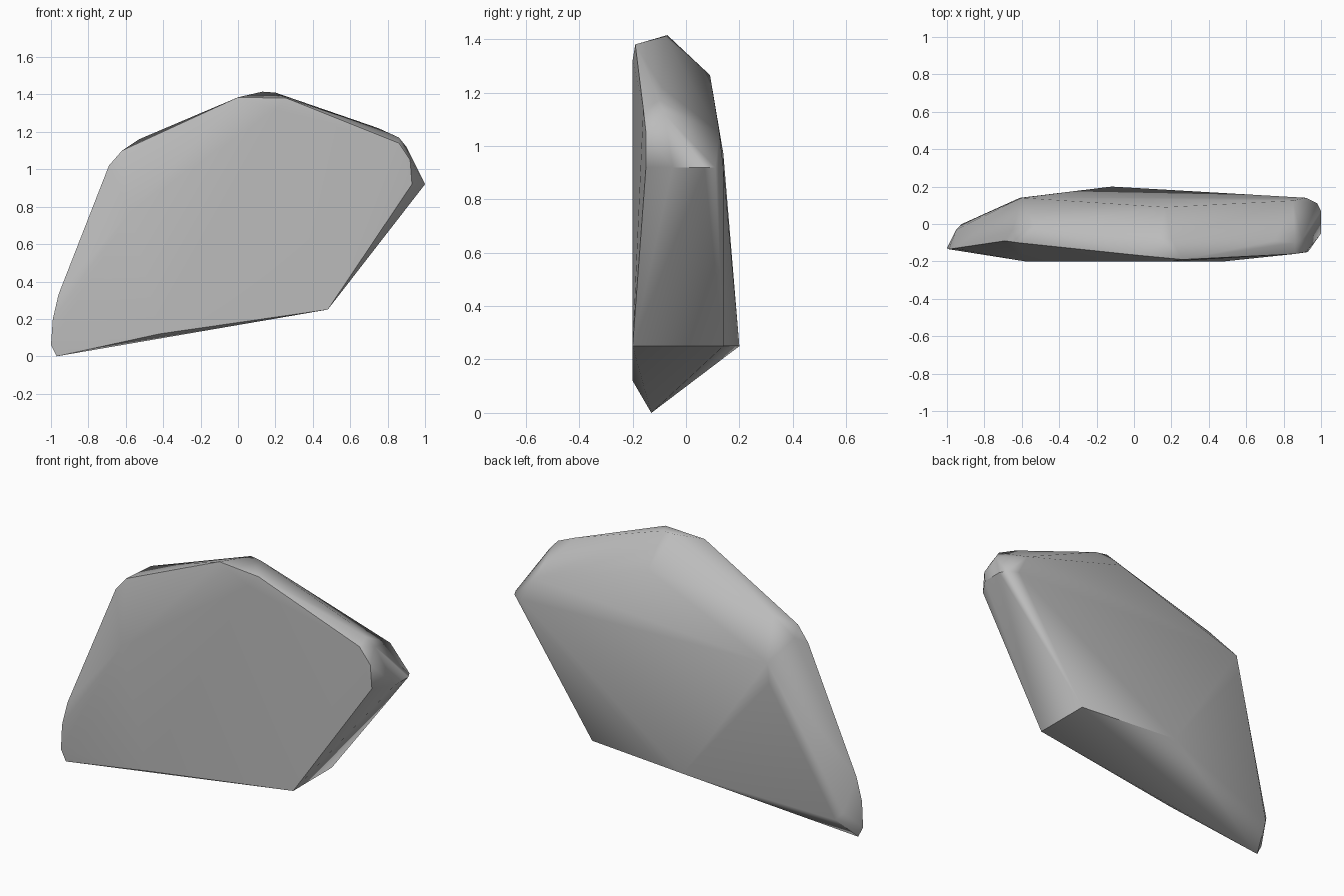
import bpy
import bmesh
import math

cube = bpy.data.objects.get("Cube")
if cube:
    bpy.data.objects.remove(cube, do_unlink=True)

# One plain stone colour
stone = bpy.data.materials.new("stone grey")
stone.use_nodes = True
grey = (0.5, 0.5, 0.5, 1)
stone.diffuse_color = grey
stone.node_tree.nodes["Principled BSDF"].inputs["Base Color"].default_value = grey

# Front rim of the slab, with the flat of its front face
front_rim = [
    (-0.97, -0.13, 0), (-0.42, -0.2, 0.12), (0.48, -0.2, 0.25),
    (0.93, -0.15, 0.92), (0.92, -0.15, 1.05), (0.86, -0.16, 1.14),
    (0.26, -0.19, 1.38), (0, -0.165, 1.385), (-0.62, -0.1, 1.1),
    (-0.69, -0.09, 1.02), (-0.96, -0.13, 0.33), (-0.99, -0.135, 0.2),
    (-0.58, -0.2, 0.77), (0.2, -0.2, 1.32),
]
# Crest and outer silhouette
crest = [
    (-1, -0.13, 0.06), (-0.65, -0.03, 1.06),
    (-0.53, -0.01, 1.16), (0.13, -0.07, 1.415), (0.2, -0.08, 1.41),
    (0.75, -0.09, 1.22), (0.86, -0.1, 1.17), (0.9, -0.08, 1.12),
    (1, -0.05, 0.92), (1, 0.07, 0.92),
]
# Back rim of the slab
back_rim = [
    (-0.6, 0.14, 0.97), (-0.61, 0.14, 0.86), (0.17, 0.09, 1.265),
    (0.85, 0.125, 1.05), (0.92, 0.14, 0.92), (0.98, 0.11, 0.92),
    (0.48, 0.14, 0.25), (-0.12, 0.2, 0.25),
    (-0.92, 0, 0.13), (-0.95, -0.03, 0.17),
]

# Chipped slab: tight hull around the rims
bm = bmesh.new()
for co in front_rim + crest + back_rim:
    bm.verts.new(co)
hull = bmesh.ops.convex_hull(bm, input=bm.verts)
loose = {v for v in hull["geom_interior"] + hull["geom_unused"]
         if isinstance(v, bmesh.types.BMVert) and not v.link_faces}
bmesh.ops.delete(bm, geom=list(loose), context="VERTS")
bmesh.ops.recalc_face_normals(bm, faces=bm.faces)
mesh = bpy.data.meshes.new("stone_slab")
bm.to_mesh(mesh)
bm.free()
mesh.materials.append(stone)
slab = bpy.data.objects.new("stone_slab", mesh)
bpy.context.collection.objects.link(slab)

# Soft shading across shallow facets, crisp at the broken edges
bpy.context.view_layer.objects.active = slab
slab.select_set(True)
bpy.ops.object.shade_smooth_by_angle(angle=math.radians(41))
weighted = slab.modifiers.new("weighted_normals", "WEIGHTED_NORMAL")
weighted.keep_sharp = True
